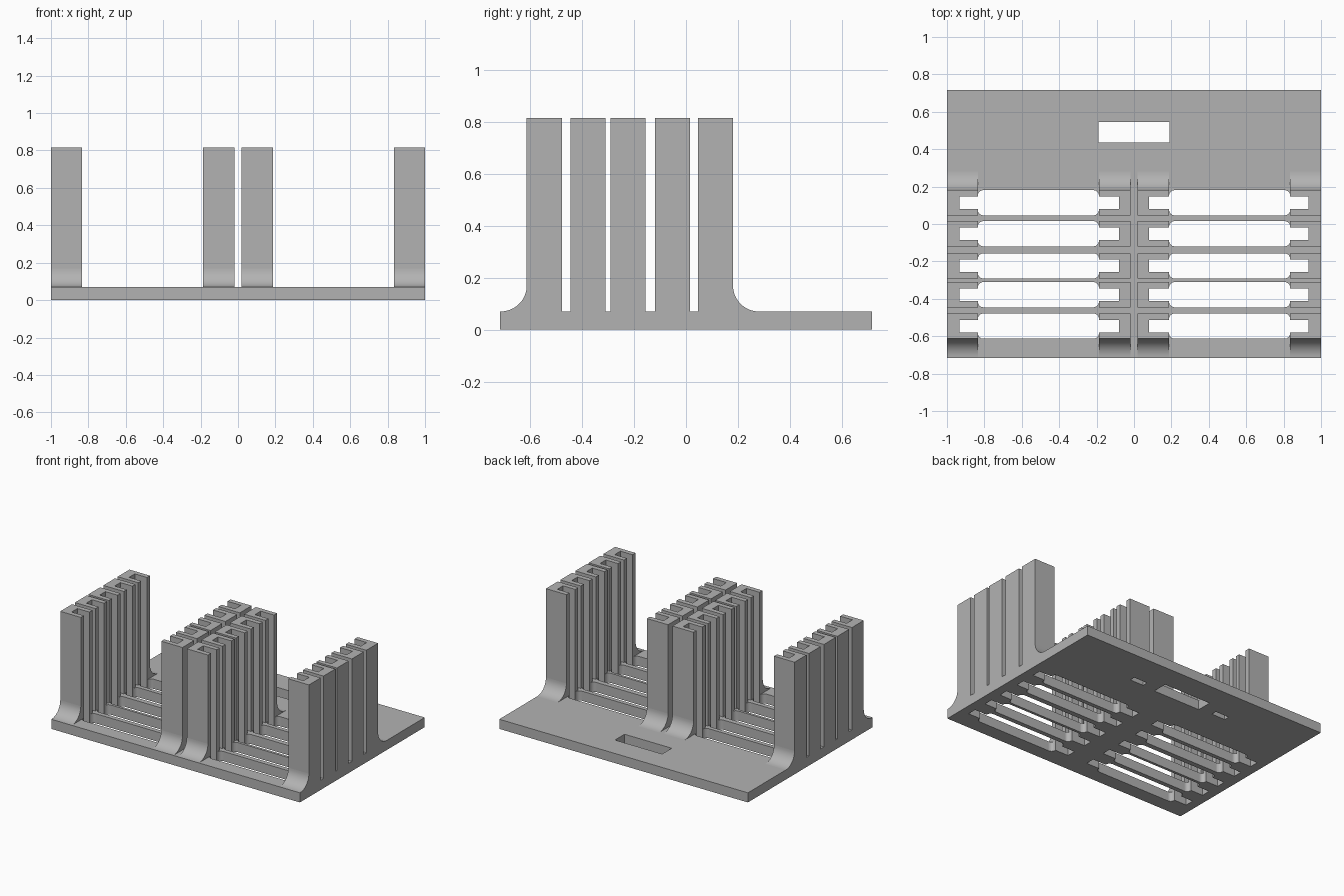
import bpy, bmesh, math

cube = bpy.data.objects.get("Cube")
if cube:
    bpy.data.objects.remove(cube, do_unlink=True)

# Single grey plastic
grey = bpy.data.materials.new("grey_plastic")
grey.use_nodes = True
COLOUR = (0.45, 0.45, 0.45, 1)
grey.diffuse_color = COLOUR
grey.node_tree.nodes["Principled BSDF"].inputs["Base Color"].default_value = COLOUR

PLATE_X, PLATE_Y, PLATE_Z = 1.0, 0.717, 0.07
POST_TOP = 0.815
OUTER, INNER = 0.835, 0.1875      # post faces that look into the bay
SLOT_OUT, SLOT_IN = 0.933, 0.08   # closed ends of the card slots
GAP = 0.0175                      # half the gap between the middle posts
HALF, SLOT = 0.0675, 0.033        # half widths of post and slot
BAYS = [-0.546, -0.378, -0.224, -0.052, 0.1135]
FILLET = 0.1


def add_prism(bm, pts, lo, hi, axis="z"):
    """Extrude a closed outline along z, or a (y, z) outline along x."""
    def place(p, h):
        return (p[0], p[1], h) if axis == "z" else (h, p[0], p[1])
    rings = [[bm.verts.new(place(p, h)) for p in pts] for h in (lo, hi)]
    faces = [bm.faces.new(r) for r in rings]
    n = len(pts)
    for i in range(n):
        j = (i + 1) % n
        faces.append(bm.faces.new((rings[0][i], rings[0][j], rings[1][j], rings[1][i])))
    bmesh.ops.recalc_face_normals(bm, faces=faces)


def finish(name, bm):
    mesh = bpy.data.meshes.new(name)
    bm.to_mesh(mesh)
    bm.free()
    mesh.materials.append(grey)
    ob = bpy.data.objects.new(name, mesh)
    bpy.context.collection.objects.link(ob)
    return ob


def rect(x0, x1, y0, y1):
    return [(x0, y0), (x1, y0), (x1, y1), (x0, y1)]


def arc(cx, cy, r, start, end, steps=6):
    angles = [math.radians(start + (end - start) * i / steps) for i in range(steps + 1)]
    return [(cx + r * math.cos(a), cy + r * math.sin(a)) for a in angles]


def select_only(ob):
    bpy.ops.object.select_all(action="DESELECT")
    ob.select_set(True)
    bpy.context.view_layer.objects.active = ob


def bay_outline(y, side):
    """Rounded opening with a narrow slot at each end."""
    r = 0.03
    x0, x1, h = INNER, OUTER, HALF
    pts = arc(x0 + r, y - h + r, r, 180, 270) + arc(x1 - r, y - h + r, r, 270, 360)
    pts += [(x1, y - SLOT), (SLOT_OUT, y - SLOT), (SLOT_OUT, y + SLOT), (x1, y + SLOT)]
    pts += arc(x1 - r, y + h - r, r, 0, 90) + arc(x0 + r, y + h - r, r, 90, 180)
    pts += [(x0, y + SLOT), (SLOT_IN, y + SLOT), (SLOT_IN, y - SLOT), (x0, y - SLOT)]
    return [(side * px, py) for px, py in pts]


# Base plate with its openings
bm = bmesh.new()
add_prism(bm, rect(-PLATE_X, PLATE_X, -PLATE_Y, PLATE_Y), 0, PLATE_Z)
plate = finish("base_plate", bm)

bm = bmesh.new()
for side in (-1, 1):
    for y in BAYS:
        add_prism(bm, bay_outline(y, side), -0.1, 0.2)
    # blind pocket in the underside
    add_prism(bm, rect(side * 0.35 - 0.055, side * 0.35 + 0.055, 0.445, 0.485), -0.1, 0.045)
add_prism(bm, rect(-0.19, 0.19, 0.435, 0.545), -0.1, 0.2)  # handle opening
cutter = finish("opening_cutter", bm)
cutter.hide_render = True

cut = plate.modifiers.new("openings", "BOOLEAN")
cut.operation, cut.solver, cut.object = "DIFFERENCE", "EXACT", cutter
select_only(plate)
bpy.ops.object.modifier_apply(modifier=cut.name)
bpy.data.objects.remove(cutter, do_unlink=True)

# Rows of C-shaped posts: (name, open face, closed face, slot end)
ROWS = [("outer", OUTER, PLATE_X, SLOT_OUT), ("middle", INNER, GAP, SLOT_IN)]
for side, label in ((1, "left"), (-1, "right")):
    for row, face, back, end in ROWS:
        for i, y in enumerate(BAYS):
            outline = [(face, y - HALF), (back, y - HALF), (back, y + HALF), (face, y + HALF),
                       (face, y + SLOT), (end, y + SLOT), (end, y - SLOT), (face, y - SLOT)]
            bm = bmesh.new()
            add_prism(bm, [(side * px, py) for px, py in outline], PLATE_Z, POST_TOP)
            finish(f"{label}_{row}_post_{i + 1}", bm)

        # Curved feet at the front and back of the row
        for end_name, y, d in (("front", BAYS[0] - HALF, -1), ("back", BAYS[-1] + HALF, 1)):
            curve = arc(FILLET, PLATE_Z + FILLET, FILLET, 180, 270, 12)
            foot = [(y + d * py, pz) for py, pz in [(0, PLATE_Z)] + curve]
            bm = bmesh.new()
            add_prism(bm, foot, side * face, side * back, axis="x")
            ob = finish(f"{label}_{row}_{end_name}_foot", bm)
            select_only(ob)
            bpy.ops.object.shade_smooth_by_angle(angle=math.radians(30))
